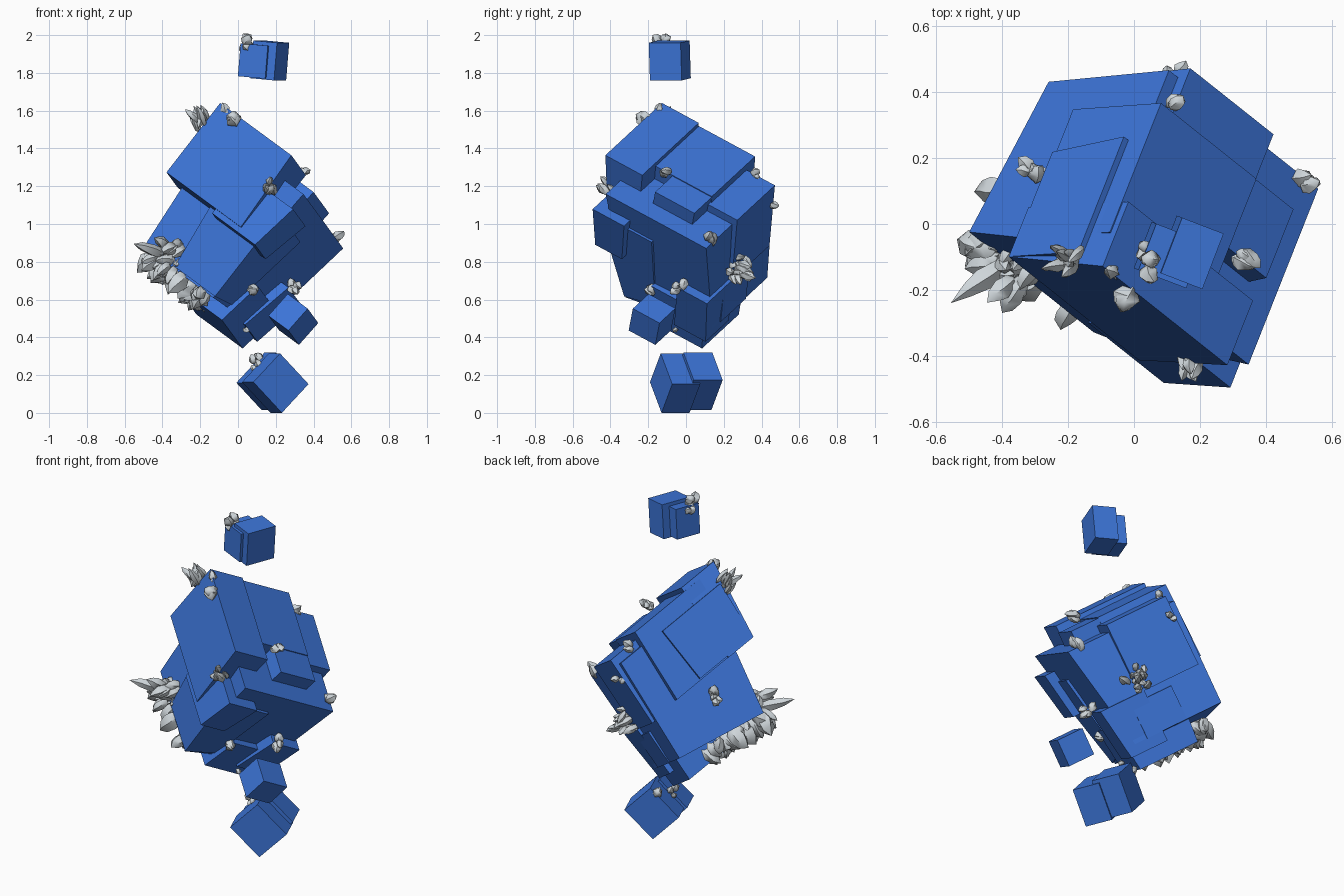
import bpy, bmesh, math, random
from mathutils import Vector, Matrix

if "Cube" in bpy.data.objects:
    bpy.data.objects.remove(bpy.data.objects["Cube"])
random.seed(7)

def material(name, col):
    m = bpy.data.materials.new(name)
    m.diffuse_color = (*col, 1)
    m.use_nodes = True
    m.node_tree.nodes["Principled BSDF"].inputs["Base Color"].default_value = m.diffuse_color
    return m

BLUE = material("blue ore", (0.046, 0.178, 0.69))
GREY = material("grey crystal", (0.62, 0.67, 0.70))

# shared tilted frame of the rock: U right-down, V backward, W up-right
U = Vector((0.68, -0.54, -0.50)).normalized()
V = Vector((0.33, 0.83, -0.45))
V = (V - U * V.dot(U)).normalized()
W = U.cross(V)
FRAME = Matrix((U, V, W)).transposed()
CENTRE = Vector((0, 0, 1))

def finish(bm, name, mat):
    me = bpy.data.meshes.new(name)
    bmesh.ops.recalc_face_normals(bm, faces=bm.faces)
    bm.to_mesh(me)
    bm.free()
    me.materials.append(mat)
    ob = bpy.data.objects.new(name, me)
    bpy.context.collection.objects.link(ob)
    if mat == GREY:
        me.shade_smooth()
        me.set_sharp_from_angle(angle=math.radians(50))
    return ob

def block(name, u, v, w, vb=None, ub=None, lift=0, frame=FRAME, centre=CENTRE):
    """Box in the tilted frame; vb / ub: ranges at the low-w end, lift: raises its rear."""
    vb, ub = vb or v, ub or u
    bm = bmesh.new()
    bmesh.ops.create_cube(bm, size=2)
    for p in bm.verts:
        i, j, k = (int(c > 0) for c in p.co)
        q = Vector(((u if k else ub)[i], (v if k else vb)[j], w[k] + (lift if j and not k else 0)))
        p.co = centre + frame @ q
    return finish(bm, name, BLUE)

# main rock
block("main_block", (-.28, .385), (-.31, .33), (-.42, .285), (-.13, .40), (-.265, .275), lift=.10)
block("front_block", (-.03, .37), (-.335, .0), (-.41, .12), (-.14, .05), (-.03, .285), lift=.05)
block("front_step", (.05, .425), (-.35, -.15), (-.09, .18), (-.32, -.15), (.04, .375))
# upper rock
block("upper_front_block", (-.315, .24), (-.425, -.19), (-.06, .395), (-.33, -.15), (-.34, .24))
block("upper_rear_block", (-.32, .105), (-.30, .17), (-.06, .37), (-.25, .22))
block("upper_side_plate", (-.34, -.2), (-.37, .05), (-.05, .28), (-.33, .05))
block("side_step", (.05, .275), (-.08, .17), (.2, .365))
# rear and underside plates
block("rear_block", (-.24, .13), (.05, .355), (-.08, .33), (.05, .39))
block("rear_low_plate", (-.05, .2), (.1, .39), (-.32, -.12), (.1, .405))
block("bottom_block", (-.08, .335), (.03, .36), (-.46, -.2), (.04, .375), (-.06, .30))
block("bottom_side_plate", (.1, .375), (.2, .39), (-.38, -.08), (.2, .40), (.1, .325))
# loose chunks
block("small_chunk", (-.078, .078), (-.085, .085), (-.078, .078), centre=Vector((.293, -.18, .495)))
low = Vector((.18, 0, .163))
low_turn = Matrix.Rotation(math.radians(22), 3, 'Z') @ Matrix.Rotation(math.radians(45), 3, 'Y')
block("low_chunk_front", (-.115, .115), (-.14, .02), (-.115, .10), frame=low_turn, centre=low)
block("low_chunk_rear", (-.10, .105), (-.02, .145), (-.105, .12), frame=low_turn, centre=low)
turn = Matrix.Rotation(math.radians(-21), 3, 'Z') @ Matrix.Rotation(math.radians(5), 3, 'Y')
top = Vector((.137, -.09, 1.868))
block("top_chunk_left", (-.105, .05), (-.09, .06), (-.095, .08), frame=turn, centre=top)
block("top_chunk_right", (-.04, .095), (-.075, .105), (-.10, .10), frame=turn, centre=top)

# crystals
def add_crystal(bm, base, direction, length, width):
    """Five-sided jittered spike, widest low down, pointed at both ends."""
    rot = direction.to_track_quat('Z', 'Y').to_matrix()
    rings = []
    for h, r in ((0.0, .7), (.38, 1.0), (.72, .7)):
        ring = []
        for i in range(5):
            a = math.tau * i / 5 + h * .5
            k = width * r * random.uniform(.85, 1.1)
            q = Vector((k * math.cos(a), k * math.sin(a), length * (h + random.uniform(-.05, .05))))
            ring.append(bm.verts.new(base + rot @ q))
        rings.append(ring)
    tip = bm.verts.new(base + rot @ Vector((0, 0, length)))
    root = bm.verts.new(base + rot @ Vector((0, 0, -.2 * length)))
    for i in range(5):
        j = (i + 1) % 5
        for a, b in zip(rings, rings[1:]):
            bm.faces.new((a[i], a[j], b[j], b[i]))
        bm.faces.new((rings[-1][i], rings[-1][j], tip))
        bm.faces.new((rings[0][j], rings[0][i], root))

def jitter(s):
    return Vector([random.uniform(-s, s) for _ in range(3)])

def cluster(name, pos, normal, n, size, spread, slim=.38):
    bm = bmesh.new()
    for _ in range(n):
        s = size * random.uniform(.65, 1.0)
        add_crystal(bm, Vector(pos) + jitter(spread), (normal + jitter(.7)).normalized(), s, s * slim)
    finish(bm, name, GREY)

Z = Vector((0, 0, 1))
cluster("crystals_peak_left", (-.19, -.11, 1.53), Z - U * .3 - V * .4, 10, .11, .035, .2)
cluster("crystals_peak_right", (-.01, -.195, 1.555), -V + Z * .2, 2, .085, .01, .55)
cluster("crystals_peak_back", (-.05, -.15, 1.585), Z - V * .3, 2, .06, .012, .42)
cluster("crystals_front_step", (.17, -.40, 1.18), -V + W * .6, 8, .085, .03, .32)
cluster("crystals_upper_right", (.32, -.10, 1.26), W + U * .3, 4, .085, .02, .38)
cluster("crystals_right_edge", (.50, .125, .91), W, 3, .085, .015, .42)
cluster("crystals_right_face", (.29, -.02, .68), U, 4, .07, .025, .48)
cluster("crystals_low_front", (.06, -.16, .65), U - V * .4, 3, .075, .015, .48)
cluster("crystals_bottom", (.03, -.05, .44), U, 1, .05, .005, .45)
cluster("crystals_rear_face", (.185, .265, .775), V, 16, .09, .05, .3)
cluster("crystals_rear_top", (.12, .355, 1.255), V + W * .5, 3, .055, .015, .48)
cluster("crystals_rear_high", (.12, .44, 1.1), V, 2, .055, .02, .48)
cluster("crystals_left_face", (-.29, .14, .99), -U, 6, .07, .03, .45)
cluster("crystals_low_chunk_rear", (.12, .12, .285), Z, 3, .065, .02, .48)
cluster("crystals_low_chunk_front", (.10, -.03, .25), Z - U, 3, .05, .025, .48)
cluster("crystals_top_chunk", (.06, -.125, 1.945), Z * .3 - V * .2, 5, .065, .022, .55)
cluster("crystals_top_chunk_side", (.04, -.08, 1.92), Z - Vector((1, 0, 0)), 2, .06, .01, .5)

# large crystal field along the underside
bm = bmesh.new()
for _ in range(46):
    v = random.uniform(-.14, .24)
    q = Vector((random.uniform(-.22, .2), v, -.42 + .12 * (v + .13)))
    s = random.uniform(.075, .14)
    add_crystal(bm, CENTRE + FRAME @ q, (-W + jitter(.6)).normalized(), s, s * .4)
finish(bm, "crystals_underside", GREY)
bm = bmesh.new()
for _ in range(22):
    s = random.uniform(.06, .11)
    add_crystal(bm, Vector((-.36, -.115, .835)) + jitter(.07),
                (-W - V * .5 + jitter(.8)).normalized(), s, s * .33)
add_crystal(bm, Vector((-.39, -.12, .84)), Vector((-.165, -.12, .055)).normalized(), .21, .035)
finish(bm, "crystals_left_spikes", GREY)
